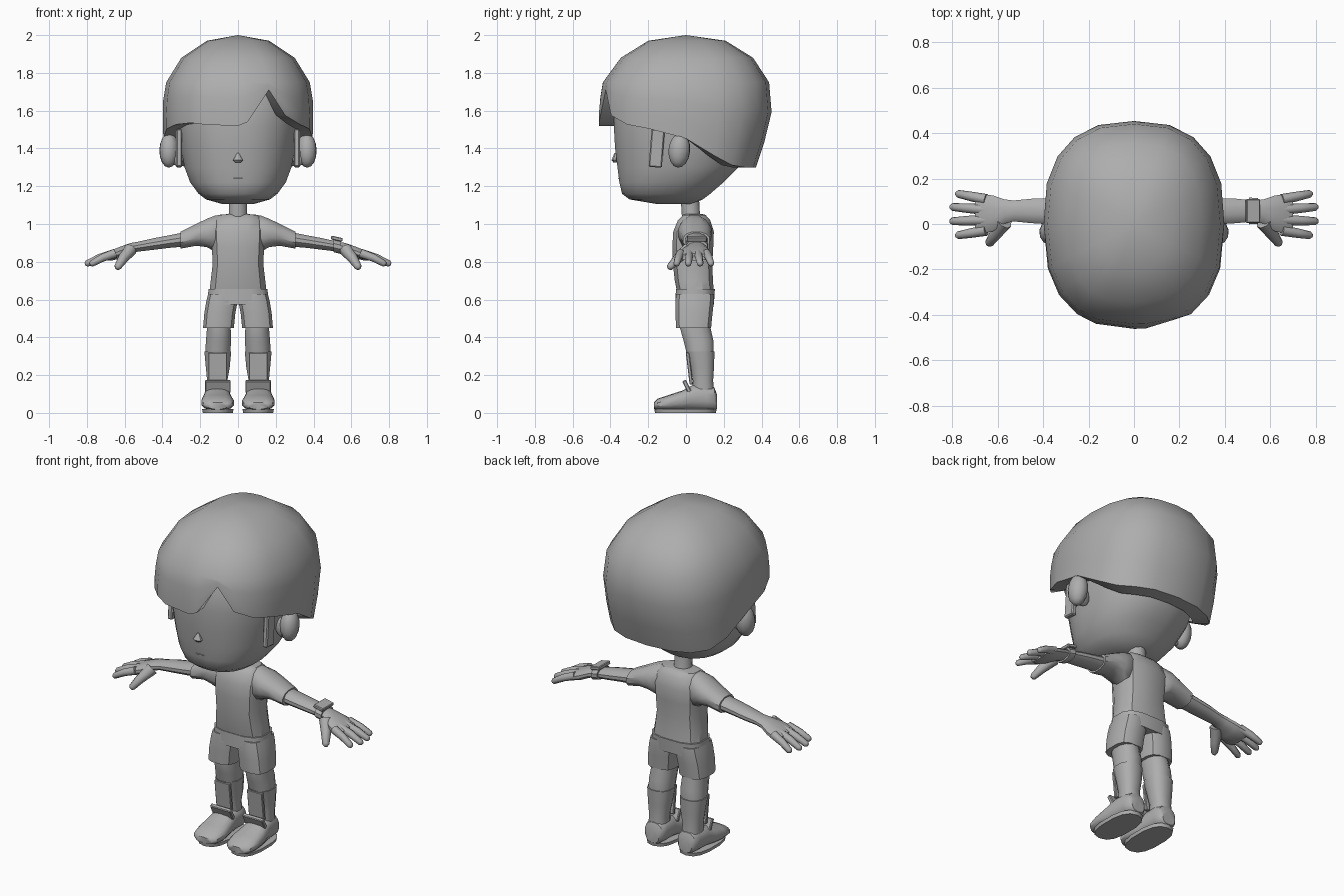
import bpy, bmesh, math
from mathutils import Vector, Matrix

if "Cube" in bpy.data.objects:
    bpy.data.objects.remove(bpy.data.objects["Cube"])

grey = bpy.data.materials.new("plain grey")
grey.diffuse_color = (0.42, 0.42, 0.42, 1)
grey.use_nodes = True
grey.node_tree.nodes["Principled BSDF"].inputs["Base Color"].default_value = grey.diffuse_color


def finish(name, bm, mirror=False, angle=40):
    bmesh.ops.recalc_face_normals(bm, faces=bm.faces[:])
    me = bpy.data.meshes.new(name)
    bm.to_mesh(me)
    bm.free()
    ob = bpy.data.objects.new(name, me)
    bpy.context.collection.objects.link(ob)
    me.materials.append(grey)
    if mirror:
        ob.modifiers.new("mirror", 'MIRROR')
    bpy.context.view_layer.objects.active = ob
    ob.select_set(True)
    bpy.ops.object.shade_smooth_by_angle(angle=math.radians(angle))
    ob.select_set(False)
    return ob


def spow(v, p):
    return math.copysign(abs(v) ** (2 / p), v)


def lerp(table, v):
    """Piecewise linear lookup; row[0] is the key."""
    if v <= table[0][0]:
        return table[0][1:]
    for a, b in zip(table, table[1:]):
        if v <= b[0]:
            t = (v - a[0]) / (b[0] - a[0])
            return [p + (q - p) * t for p, q in zip(a[1:], b[1:])]
    return table[-1][1:]


def loft(name, axis, rings, n=12, p=2.0, mirror=False, angle=40):
    """Rings are (position on axis, low/high on 1st other axis, low/high on 2nd)."""
    bm = bmesh.new()
    k = "xyz".index(axis)
    i, j = [m for m in range(3) if m != k]
    loops = []
    for pos, a0, a1, b0, b1 in rings:
        loop = []
        for s in range(n):
            t = 2 * math.pi * (s + 0.5) / n
            co = [0, 0, 0]
            co[k] = pos
            co[i] = (a0 + a1) / 2 + (a1 - a0) / 2 * spow(math.cos(t), p)
            co[j] = (b0 + b1) / 2 + (b1 - b0) / 2 * spow(math.sin(t), p)
            loop.append(bm.verts.new(co))
        loops.append(loop)
    for u, v in zip(loops, loops[1:]):
        for s in range(n):
            bm.faces.new((u[s], u[(s + 1) % n], v[(s + 1) % n], v[s]))
    bm.faces.new(loops[0])
    bm.faces.new(loops[-1])
    return finish(name, bm, mirror, angle)


def ball(name, loc, size, mirror=False, rot=(0, 0, 0)):
    bm = bmesh.new()
    bmesh.ops.create_uvsphere(bm, u_segments=12, v_segments=8, radius=1)
    turn = Matrix.Rotation(rot[2], 4, 'Z') @ Matrix.Rotation(rot[0], 4, 'X')
    bm.transform(Matrix.Translation(loc) @ turn @ Matrix.Diagonal((*size, 1)))
    return finish(name, bm, mirror)


def slab(name, loc, size, tilt, axis, mirror=False):
    bm = bmesh.new()
    bmesh.ops.create_cube(bm, size=1)
    bm.transform(Matrix.Translation(loc) @ Matrix.Rotation(tilt, 4, axis)
                 @ Matrix.Diagonal((*size, 1)))
    bmesh.ops.bevel(bm, geom=bm.edges[:], offset=min(size) * 0.2, segments=1, affect='EDGES')
    return finish(name, bm, mirror, 30)


def finger(name, pts, radii, n=8):
    """Tapered tube through a few points, with a rounded tip."""
    bm = bmesh.new()
    pts = [Vector(q) for q in pts]
    d = (pts[-1] - pts[0]).normalized()
    side = d.cross(Vector((0, 0, 1))).normalized()
    up = side.cross(d)
    pts.append(pts[-1] + d * radii[-1] * 0.6)
    radii = list(radii) + [radii[-1] * 0.5]
    loops = []
    for q, r in zip(pts, radii):
        loops.append([bm.verts.new(q + r * (side * math.cos(2 * math.pi * s / n)
                      + up * math.sin(2 * math.pi * s / n))) for s in range(n)])
    for u, v in zip(loops, loops[1:]):
        for s in range(n):
            bm.faces.new((u[s], u[(s + 1) % n], v[(s + 1) % n], v[s]))
    bm.faces.new(loops[0])
    bm.faces.new(loops[-1])
    return finish(name, bm, True, 60)


# Head, with a flat chin and a sloping underside at the back
head = [(1.105, .08, -.15, .03), (1.13, .17, -.30, .09), (1.16, .21, -.34, .13),
        (1.22, .255, -.355, .20), (1.30, .285, -.365, .28), (1.40, .305, -.378, .32),
        (1.52, .325, -.385, .35), (1.70, .32, -.375, .34), (1.80, .25, -.30, .30)]
loft("head", 'z', [(z, -w, w, f, b) for z, w, f, b in head], 24, 2.3)

# Hair: faceted dome with an uneven rim and a notch in the fringe
dome = [(1.30, .385, .46, .37), (1.45, .395, .462, .42), (1.63, .40, .46, .462),
        (1.75, .38, .44, .44), (1.88, .30, .345, .355), (1.97, .165, .20, .21)]
rim = [(-.46, 1.52), (-.38, 1.54), (-.02, 1.47), (.05, 1.41), (.2, 1.345), (.3, 1.30), (.46, 1.30)]
notch = {4.3: 1.54, 20: 1.71, 34: 1.575}
half = [0, 4.3, 20, 34, 52, 70, 90, 108, 126, 144, 162, 180]
angles = half + [-a for a in half[-2:1:-1]]


def dome_point(a, z, scale=1.0):
    w, f, b = lerp(dome, z)
    c, s = spow(math.cos(math.radians(a)), 2.5), spow(math.sin(math.radians(a)), 2.5)
    return Vector((w * s * scale, -(f if c > 0 else b) * c * scale, z))


bm = bmesh.new()
crown = bm.verts.new((0, 0, 2.0))
cols = []
for a in angles:
    low = notch.get(a) or lerp(rim, dome_point(a, 1.45).y)[0]
    zs = [1.97, 1.88, 1.75] + [1.75 + (low - 1.75) * t for t in (.35, .7, 1)]
    cols.append([bm.verts.new(dome_point(a, z)) for z in zs]
                + [bm.verts.new(dome_point(a, low, .78))])
for u, v in zip(cols, cols[1:] + cols[:1]):
    bm.faces.new((crown, u[0], v[0]))
    for s in range(len(u) - 1):
        bm.faces.new((u[s], u[s + 1], v[s + 1], v[s]))
finish("hair", bm, angle=38)

# Sideburns, ears, nose and mouth
slab("sideburn", (.312, -.155, 1.40), (.03, .07, .2), -.08, 'X', True)
ball("ear", (.365, -.035, 1.39), (.052, .058, .092), True, (-.1, 0, .15))
ball("ear_root", (.33, -.045, 1.37), (.05, .03, .06), True)
loft("nose", 'z', [(1.325, -.016, .016, -.385, -.36), (1.338, -.028, .028, -.396, -.36),
                   (1.375, -.005, .005, -.38, -.36)], 8)
slab("mouth", (0, -.355, 1.24), (.05, .008, .006), 0, 'X')

# Neck, shirt and sleeves
loft("neck", 'z', [(1.0, -.06, .06, -.02, .09), (1.06, -.05, .05, -.025, .075),
                   (1.15, -.048, .048, -.03, .07)])
torso = [(.64, .155, -.05, .15), (.70, .148, -.062, .145), (.79, .137, -.072, .142),
         (.88, .142, -.075, .147), (.96, .145, -.07, .15), (1.02, .135, -.045, .13),
         (1.048, .11, -.015, .105), (1.052, .06, -.01, .09)]
loft("shirt", 'z', [(z, -w, w, f, b) for z, w, f, b in torso], 12, 2.9, angle=35)
loft("sleeve", 'x', [(.07, -.02, .11, .92, 1.05), (.12, -.04, .13, .85, 1.048),
                     (.165, -.045, .14, .875, 1.03), (.22, -.03, .135, .883, 1.003),
                     (.305, -.018, .128, .868, .96)], 12, 2.2, True)

# Arms, palms and fingers
loft("arm", 'x', [(.27, -.005, .115, .88, .96), (.36, -.004, .114, .873, .942),
                  (.45, .002, .113, .862, .925), (.53, .01, .105, .853, .907),
                  (.57, .0, .11, .842, .90), (.62, -.035, .128, .818, .882),
                  (.67, -.045, .135, .805, .862), (.70, -.035, .125, .805, .845)], 12, 2.1, True)
for label, y0, tip in (("index", -.028, (.775, -.05, .79)), ("middle", .018, (.80, .012, .79)),
                       ("ring", .063, (.80, .075, .79)), ("little", .108, (.775, .133, .79))):
    root = Vector((.65, y0, .845))
    tip = Vector(tip)
    finger(label + "_finger", [root, root.lerp(tip, .55) + Vector((0, 0, .006)), tip],
           (.024, .021, .017))
finger("thumb", [(.57, .01, .865), (.61, -.045, .815), (.637, -.085, .772)], (.036, .027, .019))

# Wristwatch on one arm
loft("watch_strap", 'x', [(.505, -.003, .118, .85, .922), (.545, -.001, .116, .84, .914)], 12, 2.3)
slab("watch_face", (.523, .057, .922), (.062, .105, .02), .22, 'Y')

# Shorts: hips plus two flared legs
loft("shorts_hips", 'z', [(.575, -.165, .165, -.058, .15), (.655, -.16, .16, -.056, .155)], 12, 3.2)
loft("shorts_leg", 'z', [(.45, .02, .187, -.055, .135), (.53, .012, .18, -.058, .143),
                         (.59, .0, .17, -.058, .15), (.63, -.0, .16, -.055, .15)], 12, 3, True, 35)

# Legs with long socks
loft("leg", 'z', [(.32, .038, .175, .0, .148), (.38, .035, .172, -.015, .148),
                  (.46, .037, .165, -.037, .13), (.52, .04, .165, -.03, .13)], 12, 2.3, True)
loft("sock", 'z', [(.08, .05, .165, .03, .155), (.17, .055, .165, .035, .145),
                   (.24, .042, .172, .022, .15), (.325, .034, .18, -.003, .153)], 12, 2.4, True)
slab("shin_guard", (.107, .018, .235), (.10, .018, .17), .12, 'X', True)

# Shoes: rounded upper along the foot, thin sole and a raised tongue
loft("shoe", 'y', [(-.17, .055, .16, .02, .055), (-.15, .03, .185, .015, .075),
                   (-.09, .02, .195, .012, .095), (-.02, .03, .19, .012, .118),
                   (.04, .04, .178, .012, .15), (.11, .042, .172, .012, .15),
                   (.15, .05, .165, .012, .135), (.163, .065, .15, .02, .10)], 14, 2.5, True)
sole = [(0, .004), (.02, 0)]
loft("sole", 'z', [(z, .022 + d, .192 - d, -.168 + d, .162 - d) for z, d in sole], 14, 2.6, True)
slab("shoe_tongue", (.106, .005, .14), (.135, .022, .07), .45, 'X', True)
